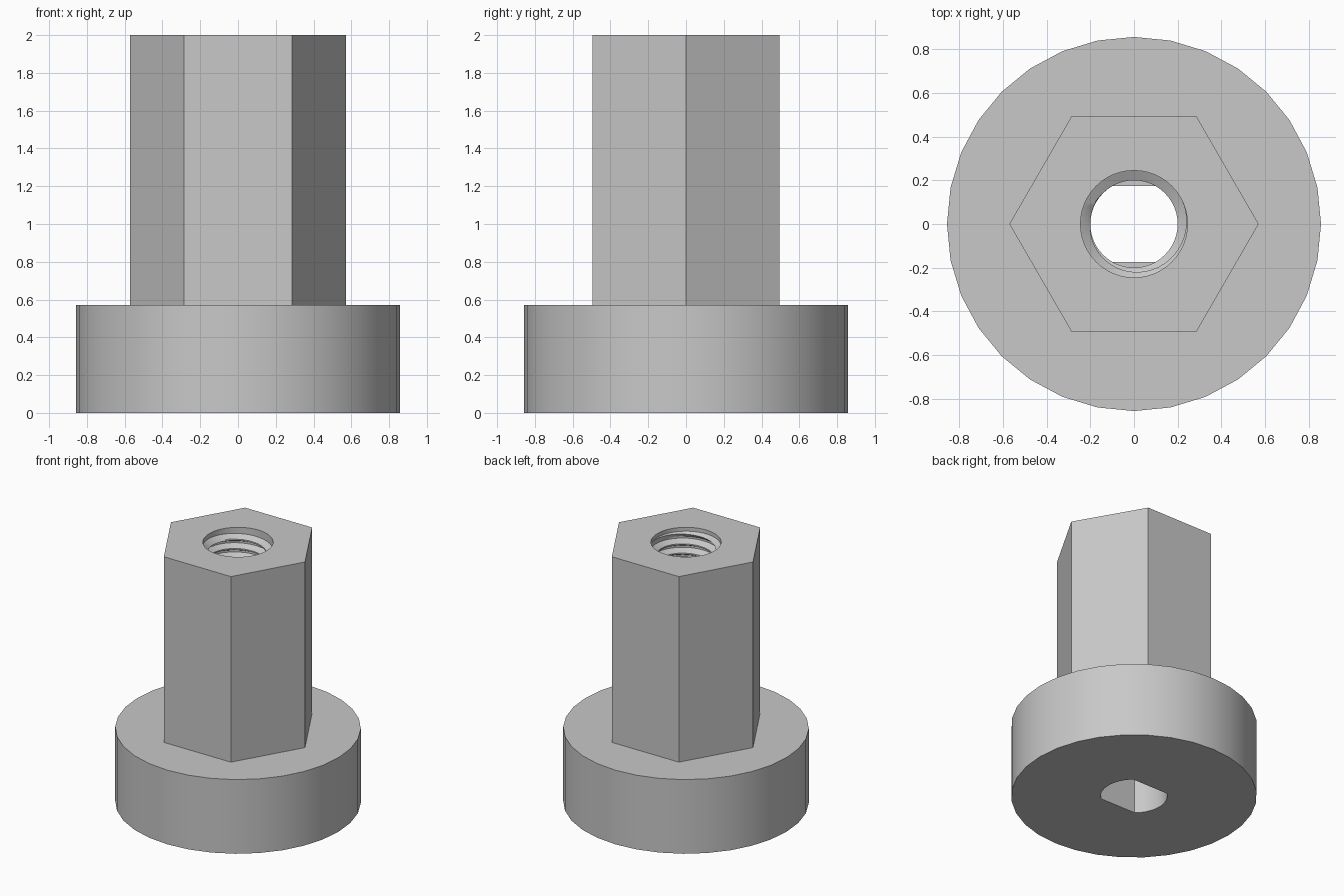
import bpy, bmesh, math

if "Cube" in bpy.data.objects:
    bpy.data.objects.remove(bpy.data.objects["Cube"], do_unlink=True)

TOP, BASE_TOP = 2.0, 0.571
BASE_R, HEX_R = 0.857, 0.571
SLEEVE_R, ROOT_R, CREST_R = 0.265, 0.245, 0.2
PITCH, SEG = 0.0714, 48
DRIVE_R, DRIVE_FLAT = 0.232, 0.175

grey = bpy.data.materials.new("light_grey")
grey.use_nodes = True
grey.diffuse_color = (0.58, 0.58, 0.58, 1)
grey.node_tree.nodes["Principled BSDF"].inputs["Base Color"].default_value = (0.58, 0.58, 0.58, 1)


def add_object(name, bm):
    bmesh.ops.recalc_face_normals(bm, faces=bm.faces)
    mesh = bpy.data.meshes.new(name)
    bm.to_mesh(mesh)
    bm.free()
    mesh.materials.append(grey)
    obj = bpy.data.objects.new(name, mesh)
    bpy.context.collection.objects.link(obj)
    return obj


def prism(name, outline, z0, z1):
    """Extrude a closed xy outline from z0 to z1."""
    bm = bmesh.new()
    face = bm.faces.new([bm.verts.new((x, y, z0)) for x, y in outline])
    moved = bmesh.ops.extrude_face_region(bm, geom=[face], use_keep_orig=True)["geom"]
    verts = [v for v in moved if isinstance(v, bmesh.types.BMVert)]
    bmesh.ops.translate(bm, verts=verts, vec=(0, 0, z1 - z0))
    return add_object(name, bm)


def circle(radius, sides):
    return [(radius * math.cos(math.tau * i / sides), radius * math.sin(math.tau * i / sides))
            for i in range(sides)]


def smooth(obj):
    bpy.ops.object.select_all(action="DESELECT")
    obj.select_set(True)
    bpy.context.view_layer.objects.active = obj
    bpy.ops.object.shade_smooth_by_angle(angle=math.radians(25))


def cut(obj, cutter):
    mod = obj.modifiers.new("hole", "BOOLEAN")
    mod.operation, mod.solver, mod.object = "DIFFERENCE", "EXACT", cutter
    bpy.context.view_layer.objects.active = obj
    bpy.ops.object.modifier_apply(modifier=mod.name)
    bpy.data.objects.remove(cutter, do_unlink=True)
    smooth(obj)


# Round base with a double-D drive hole
base = prism("round_base", circle(BASE_R, 32), 0, BASE_TOP)
corner = math.asin(DRIVE_FLAT / DRIVE_R)
arc = [corner * (2 * i / 16 - 1) for i in range(17)]
drive = [(DRIVE_R * math.cos(a + turn), DRIVE_R * math.sin(a + turn))
         for turn in (0, math.pi) for a in arc]
cut(base, prism("drive_hole_cutter", drive, -0.1, BASE_TOP + 0.1))

# Hexagonal column with a round bore
column = prism("hex_column", circle(HEX_R, 6), BASE_TOP, TOP)
cut(column, prism("bore_cutter", circle(SLEEVE_R, SEG), BASE_TOP - 0.1, TOP + 0.1))

# Threaded sleeve: a helical profile that fades out at both ends
LOW, HIGH = BASE_TOP, TOP - 0.03
profile = [(0, 0), (0.2, 0), (0.53, 1), (0.67, 1)]   # fraction of pitch, thread height
turns = math.ceil((HIGH - LOW) / PITCH) + 1


def column_points(frac):
    """Closed radial section of the sleeve at a fraction of a full turn."""
    points = []
    for k in range(-1, turns):
        for p, height in profile:
            z = min(max(LOW + PITCH * (k + p + frac), LOW), HIGH)
            fade = min(1, (z - LOW) / 0.04, (HIGH - z) / 0.04)
            points.append((ROOT_R - (ROOT_R - CREST_R) * height * fade, z))
    points[0] = (ROOT_R, LOW)
    return points + [(ROOT_R, HIGH), (ROOT_R, TOP), (SLEEVE_R, TOP), (SLEEVE_R, LOW)]


bm = bmesh.new()
grid = []
for j in range(SEG + 1):
    angle = math.tau * j / SEG
    grid.append([bm.verts.new((r * math.cos(angle), r * math.sin(angle), z))
                 for r, z in column_points(j / SEG)])
for a, b in zip(grid, grid[1:]):
    for i in range(len(a)):
        n = (i + 1) % len(a)
        bm.faces.new((a[i], b[i], b[n], a[n]))
bmesh.ops.remove_doubles(bm, verts=bm.verts, dist=0.00005)
smooth(add_object("threaded_sleeve", bm))
